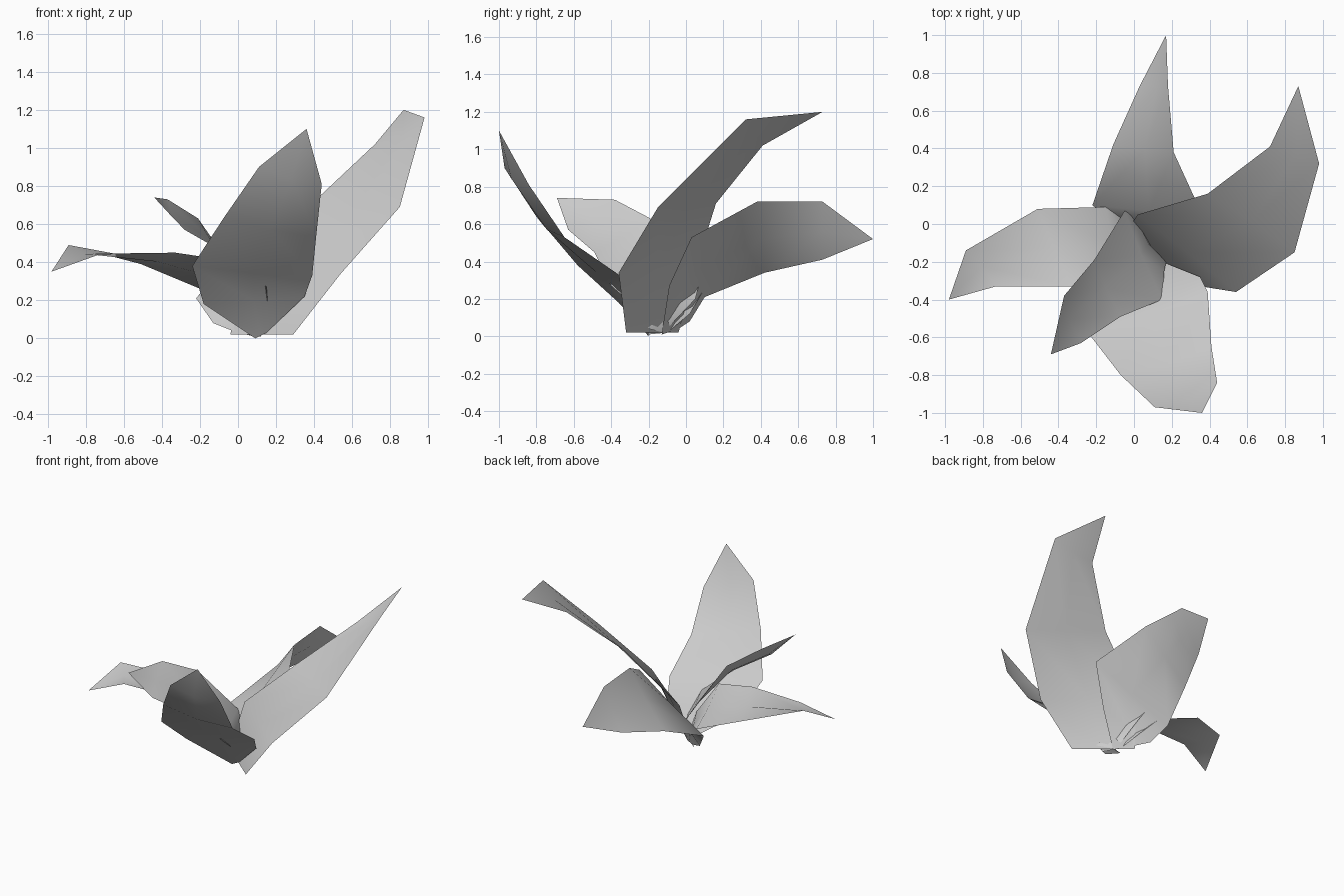
import bpy
import bmesh
from mathutils import Vector

default_cube = bpy.data.objects.get("Cube")
if default_cube:
    bpy.data.objects.remove(default_cube, do_unlink=True)

# One plain grey for all the leaves
grey = bpy.data.materials.new("leaf_grey")
grey.use_nodes = True
grey.diffuse_color = (0.6, 0.6, 0.6, 1)
grey.node_tree.nodes["Principled BSDF"].inputs["Base Color"].default_value = grey.diffuse_color


def make_leaf(name, near_edge, far_edge, tip, sag):
    """Thin blade between two edges, its midrib sinking towards the tip."""
    bm = bmesh.new()
    tip = Vector(tip)
    near_edge = [Vector(p) for p in near_edge]
    far_edge = [Vector(p) for p in far_edge]
    middles = [(a + b) / 2 for a, b in zip(near_edge, far_edge)]
    ahead = middles[1:] + [tip]
    rows = []
    for i, (a, mid, b) in enumerate(zip(near_edge, middles, far_edge)):
        normal = (b - a).cross(ahead[i] - mid).normalized()
        mid = mid - normal * sag * i / len(middles)
        rows.append([bm.verts.new(p) for p in (a, mid, b)])
    for low, high in zip(rows, rows[1:]):
        for k in range(2):
            bm.faces.new((low[k], low[k + 1], high[k + 1], high[k]))
    point = bm.verts.new(tip)
    for k in range(2):
        bm.faces.new((rows[-1][k], rows[-1][k + 1], point))
    mesh = bpy.data.meshes.new(name)
    bm.to_mesh(mesh)
    bm.free()
    mesh.materials.append(grey)
    for face in mesh.polygons:
        face.use_smooth = True
    leaf = bpy.data.objects.new(name, mesh)
    bpy.context.collection.objects.link(leaf)
    return leaf


# Broad upright leaf at the front
make_leaf(
    "front_leaf",
    near_edge=[(.15, -.2, .03), (.35, -.28, .22), (.39, -.36, .33), (.41, -.65, .53), (.44, -.84, .81)],
    far_edge=[(.09, -.2, 0), (-.18, -.36, .18), (-.24, -.58, .38), (-.07, -.8, .64), (.11, -.97, .9)],
    tip=(.36, -1, 1.1),
    sag=.04,
)

# Tall leaf reaching to the back left
make_leaf(
    "tall_leaf",
    near_edge=[(-.04, -.04, .02), (.02, .05, .36), (.39, .16, .71), (.72, .41, 1.02)],
    far_edge=[(.29, -.32, .02), (.54, -.36, .34), (.85, -.15, .69), (.98, .32, 1.16)],
    tip=(.87, .73, 1.2),
    sag=.03,
)

# Arching leaf at the back, tilted on its side
make_leaf(
    "back_leaf",
    near_edge=[(-.03, -.04, .04), (-.13, .02, .08), (-.22, .1, .21), (-.11, .42, .34), (.03, .73, .41)],
    far_edge=[(.08, -.13, .01), (.2, -.09, .27), (.37, .03, .53), (.21, .38, .72), (.18, .73, .72)],
    tip=(.17, 1, .52),
    sag=.02,
)

# Low leaf drooping to the right
make_leaf(
    "right_leaf",
    near_edge=[(.12, -.2, .01), (.1, -.27, .17), (-.06, -.31, .41), (-.33, -.33, .45), (-.73, -.33, .44)],
    far_edge=[(.04, -.1, .02), (-.04, .02, .12), (-.15, .09, .24), (-.51, .08, .39), (-.89, -.14, .49)],
    tip=(-.98, -.4, .35),
    sag=.03,
)

# Short leaf at the front right
make_leaf(
    "short_leaf",
    near_edge=[(.17, -.2, .04), (.16, -.25, .14), (.15, -.4, .27), (-.07, -.49, .45), (-.28, -.63, .57)],
    far_edge=[(.06, -.12, .02), (0, .05, .2), (-.05, .07, .28), (-.21, -.19, .63), (-.37, -.38, .73)],
    tip=(-.44, -.69, .74),
    sag=.03,
)
